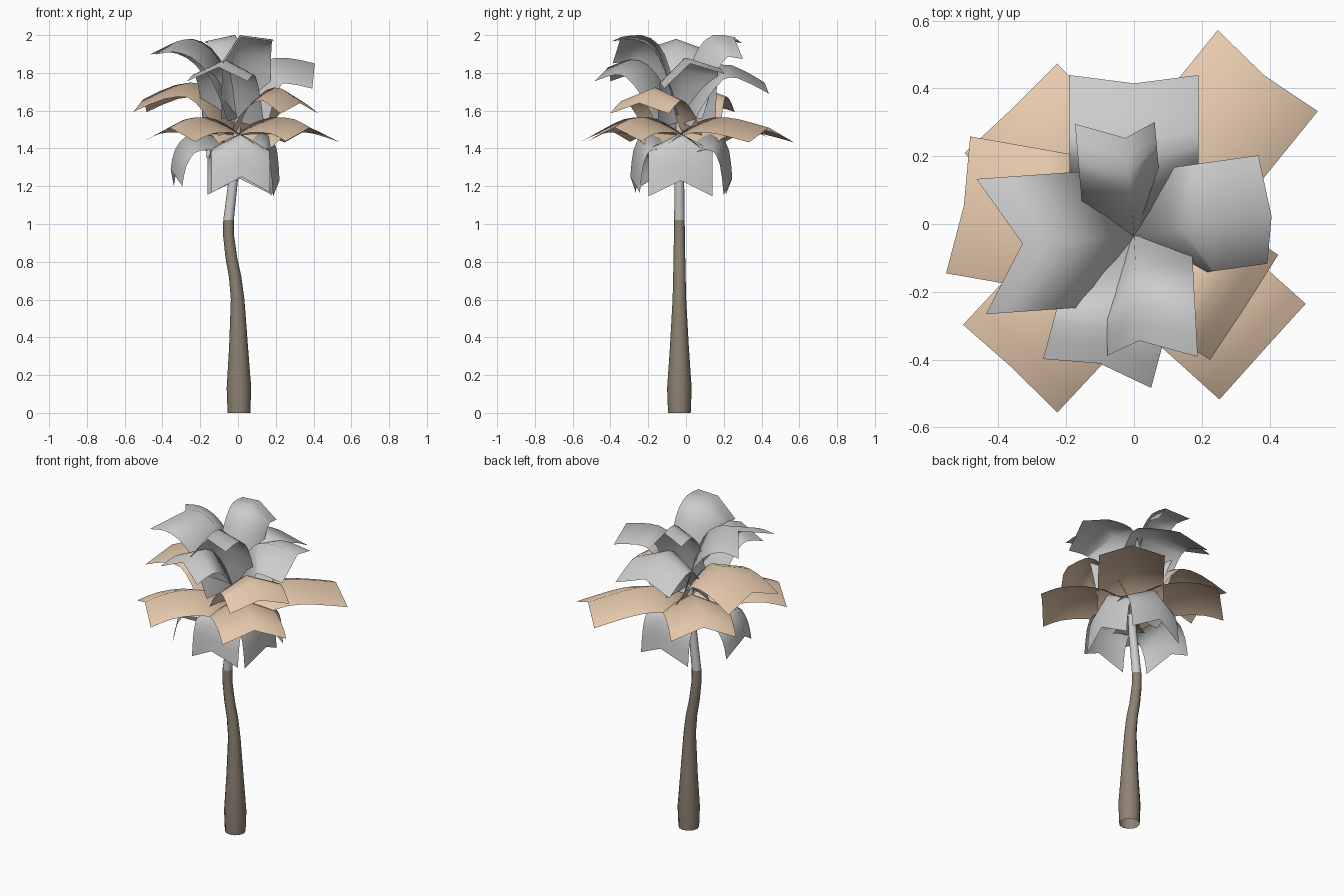
import bpy, bmesh, math
from mathutils import Vector, Matrix

if "Cube" in bpy.data.objects:
    bpy.data.objects.remove(bpy.data.objects["Cube"])

def material(name, rgb):
    m = bpy.data.materials.new(name)
    m.diffuse_color = (*rgb, 1)
    m.use_nodes = True
    m.node_tree.nodes["Principled BSDF"].inputs["Base Color"].default_value = m.diffuse_color
    return m

BARK = material("bark", (0.27, 0.22, 0.165))
TAN = material("dry_leaf", (0.80, 0.59, 0.42))
AXIS = Vector((0, -0.035, 0))

def finish(name, bm, mat=None):
    me = bpy.data.meshes.new(name)
    for f in bm.faces:
        f.smooth = True
    bm.to_mesh(me)
    bm.free()
    if mat:
        me.materials.append(mat)
    ob = bpy.data.objects.new(name, me)
    bpy.context.collection.objects.link(ob)

def tube(name, rings, mat=None, n=12):
    """Open tube through rings of (x, z, radius)."""
    bm = bmesh.new()
    loops = [[bm.verts.new(AXIS + Vector((x + r * math.cos(k * math.tau / n),
                                          r * math.sin(k * math.tau / n), z)))
              for k in range(n)] for x, z, r in rings]
    for a, b in zip(loops, loops[1:]):
        for k in range(n):
            bm.faces.new((a[k], a[(k + 1) % n], b[(k + 1) % n], b[k]))
    finish(name, bm, mat)

def spline(p, steps=2):
    """Catmull-Rom through 2D points."""
    p = [Vector(q) for q in p]
    q = [2 * p[0] - p[1]] + p + [2 * p[-1] - p[-2]]
    out = []
    for i in range(1, len(q) - 2):
        for s in range(steps):
            t = s / steps
            out.append(0.5 * (2 * q[i] + (q[i + 1] - q[i - 1]) * t
                       + (2 * q[i - 1] - 5 * q[i] + 4 * q[i + 1] - q[i + 2]) * t * t
                       + (3 * q[i] - q[i - 1] - 3 * q[i + 1] + q[i + 2]) * t ** 3))
    return out + [p[-1]]

def leaf(name, az, path, width, fold, flare=0, roll=0, sag=0, mat=None):
    """Strip folded along its midrib; path holds (distance, height) points.
    flare and sag push the side edges outward and down towards the tip."""
    a = math.radians(az)
    out, side, up = Vector((math.cos(a), math.sin(a), 0)), Vector((-math.sin(a), math.cos(a), 0)), Vector((0, 0, 1))
    pts = spline(path)
    bm = bmesh.new()
    rows = []
    for i, p in enumerate(pts):
        d = (pts[min(i + 1, len(pts) - 1)] - pts[max(i - 1, 0)]).normalized()
        tangent = out * d.x + up * d.y
        normal = -out * d.y + up * d.x
        rot = Matrix.Rotation(math.radians(roll), 3, tangent)
        c = AXIS + out * p.x + up * p.y
        t = i / (len(pts) - 1)
        edge = [c + rot @ (side * s * width / 2 - normal * fold) + (out * flare - up * sag) * t
                for s in (-1, 1)]
        rows.append([bm.verts.new(v) for v in (edge[0], c, edge[1])])
    for r, s in zip(rows, rows[1:]):
        for k in (0, 1):
            bm.faces.new((r[k], s[k], s[k + 1], r[k + 1]))
    finish(name, bm, mat)

# Trunk and bare upper stem
tube("trunk", [(.005, 0, .06), (.005, .13, .065), (.003, .35, .05), (-.002, .6, .036),
               (-.015, .72, .033), (-.035, .82, .031), (-.05, .94, .029), (-.05, 1.02, .028)], BARK)
tube("upper_stem", [(-.05, 1.02, .028), (-.035, 1.15, .026), (-.02, 1.28, .025), (0, 1.56, .018)])

# Lower tan fronds on the diagonals, two higher ones between
low = [(0, 1.47), (.1, 1.53), (.24, 1.565), (.4, 1.555)]
for i, (az, r) in enumerate([(51, .61), (134, .52), (227, .53), (318, .51)]):
    leaf(f"tan_frond_{i}", az, low + [(r, 1.51)], .38, .08, .035, mat=TAN)
leaf("tan_frond_left", 170, [(0, 1.5), (.07, 1.63), (.18, 1.74), (.34, 1.735), (.51, 1.66)],
     .41, .075, .05, mat=TAN)
leaf("tan_frond_right", 327, [(0, 1.5), (.07, 1.62), (.18, 1.71), (.28, 1.715), (.39, 1.64)],
     .37, .07, .04, mat=TAN)

# Drooping fronds under the crown
for i, (az, r, z, w) in enumerate([(274, .26, 1.25, .31), (2, .22, 1.23, .34), (88, .28, 1.24, .34),
                                   (188, .36, 1.29, .32)]):
    leaf(f"drooping_frond_{i}", az, [(0, 1.4), (r * .4, 1.47), (r * .75, 1.47), (r * .94, 1.39), (r, z)],
         w, .06, .02, 0, .08)

# Upright arching fronds of the crown
leaf("crown_frond_back", 90, [(0, 1.54), (.06, 1.68), (.16, 1.82), (.28, 1.84), (.45, 1.75)], .38, .07, .06)
leaf("crown_frond_right", 8, [(0, 1.54), (.06, 1.74), (.14, 1.86), (.26, 1.88), (.41, 1.85)], .33, .1, 0, 14)
leaf("crown_frond_left", 184, [(0, 1.56), (.06, 1.8), (.14, 1.93), (.24, 1.98), (.33, 1.965)], .4, .07, .14)
leaf("crown_frond_front", 255, [(0, 1.54), (.08, 1.72), (.17, 1.84), (.27, 1.87), (.39, 1.83)], .33, .08, .06)
leaf("inner_frond_front", 273, [(0, 1.58), (.05, 1.82), (.11, 1.95), (.2, 2.0), (.31, 1.99)], .29, .09, .06, 24)
leaf("inner_frond_back", 95, [(0, 1.58), (.05, 1.8), (.1, 1.93), (.18, 2.0), (.29, 1.99)], .25, .08, .06, 20)
